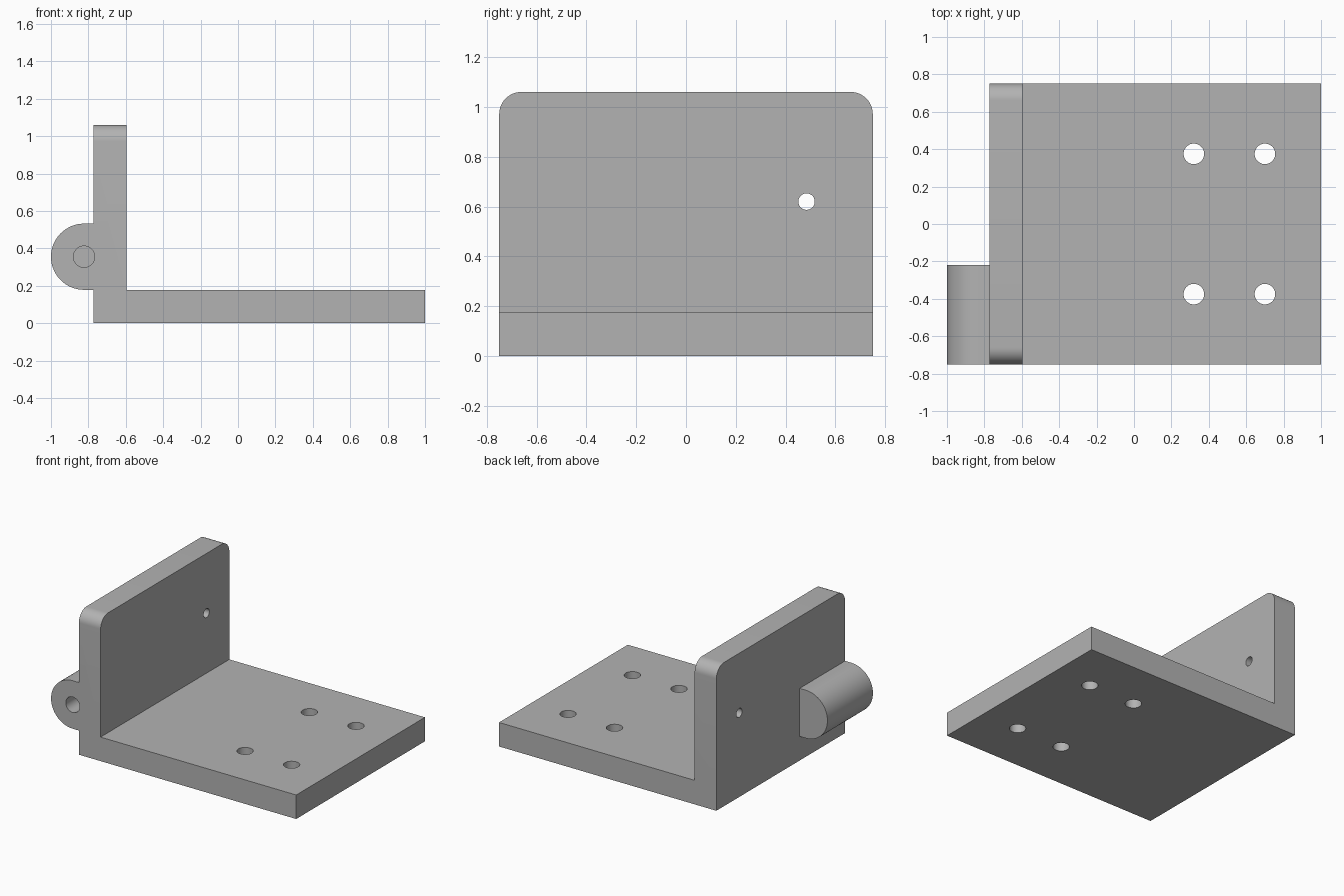
import bpy, bmesh, math
from mathutils import Matrix, Vector

if "Cube" in bpy.data.objects:
    bpy.data.objects.remove(bpy.data.objects["Cube"])

X0, X1, HALF_Y = -0.773, 1.0, 0.75
THICK, HEIGHT = 0.177, 1.06


def make_object(name, bm):
    bmesh.ops.recalc_face_normals(bm, faces=bm.faces)
    mesh = bpy.data.meshes.new(name)
    bm.to_mesh(mesh)
    bm.free()
    obj = bpy.data.objects.new(name, mesh)
    bpy.context.collection.objects.link(obj)
    return obj


def extrude_y(bm, profile, y0, y1):
    face = bm.faces.new([bm.verts.new((x, y0, z)) for x, z in profile])
    new = bmesh.ops.extrude_face_region(bm, geom=[face])["geom"]
    bmesh.ops.translate(bm, vec=(0, y1 - y0, 0),
                        verts=[v for v in new if isinstance(v, bmesh.types.BMVert)])


def add_cylinder(bm, centre, radius, depth, axis):
    turn = Vector((0, 0, 1)).rotation_difference(Vector(axis)).to_matrix().to_4x4()
    bmesh.ops.create_cone(bm, cap_ends=True, segments=48, radius1=radius, radius2=radius,
                          depth=depth, matrix=Matrix.Translation(centre) @ turn)


def combine(obj, other, operation):
    mod = obj.modifiers.new(operation.lower(), 'BOOLEAN')
    mod.operation, mod.object, mod.solver = operation, other, 'EXACT'
    bpy.context.view_layer.objects.active = obj
    bpy.ops.object.modifier_apply(modifier=mod.name)
    bpy.data.objects.remove(other)


# L-shaped base plate and upright wall, with rounded upper wall corners
bm = bmesh.new()
xw = X0 + THICK
extrude_y(bm, [(X0, 0), (X1, 0), (X1, THICK), (xw, THICK), (xw, HEIGHT), (X0, HEIGHT)],
          -HALF_Y, HALF_Y)
corners = [e for e in bm.edges
           if all(v.co.z > HEIGHT - 0.01 for v in e.verts)
           and abs(e.verts[0].co.y - e.verts[1].co.y) < 0.01]
bmesh.ops.bevel(bm, geom=corners, offset=0.0885, segments=12, profile=0.5, affect='EDGES')
bracket = make_object("angle_bracket", bm)

# Round-backed lug behind the wall
bm = bmesh.new()
cx, cz, r = -0.823, 0.355, 0.177
arc = [(cx + r * math.cos(a), cz + r * math.sin(a))
       for a in (math.pi * (0.5 + i / 32) for i in range(33))]
extrude_y(bm, arc + [(X0 + 0.08, cz - r), (X0 + 0.08, cz + r)], -HALF_Y, -0.22)
combine(bracket, make_object("hinge_lug", bm), 'UNION')

# Four base holes, one wall hole and the blind hole in the lug
bm = bmesh.new()
for x in (0.32, 0.70):
    for y in (-0.375, 0.375):
        add_cylinder(bm, (x, y, THICK / 2), 0.055, 0.4, (0, 0, 1))
add_cylinder(bm, (X0 + THICK / 2, 0.484, 0.62), 0.033, 0.4, (1, 0, 0))
add_cylinder(bm, (cx, -HALF_Y + 0.17, cz), 0.057, 0.54, (0, 1, 0))
combine(bracket, make_object("hole_cutters", bm), 'DIFFERENCE')

# Single grey finish, smooth on the rounded surfaces
grey = bpy.data.materials.new("plain grey")
grey.diffuse_color = (0.45, 0.45, 0.45, 1)
grey.use_nodes = True
grey.node_tree.nodes["Principled BSDF"].inputs["Base Color"].default_value = grey.diffuse_color
bracket.data.materials.clear()
bracket.data.materials.append(grey)
bracket.select_set(True)
bpy.context.view_layer.objects.active = bracket
bpy.ops.object.shade_smooth_by_angle(angle=math.radians(30))
